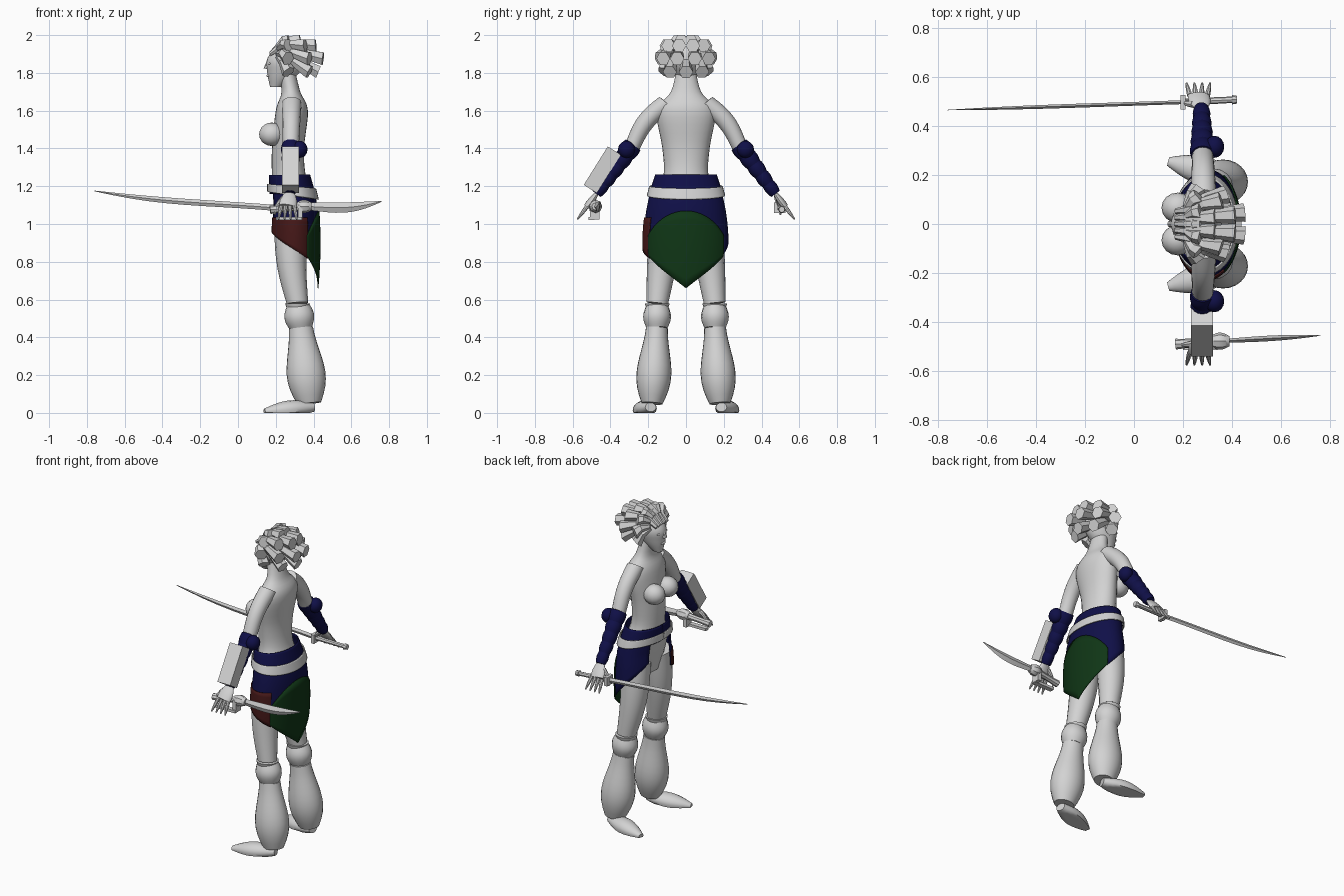
import bpy, bmesh
from math import sin, cos, pi, radians
from mathutils import Vector, Matrix

cube = bpy.data.objects.get("Cube")
if cube:
    bpy.data.objects.remove(cube, do_unlink=True)


def material(name, *rgb):
    mat = bpy.data.materials.new(name)
    mat.use_nodes = True
    mat.diffuse_color = (*rgb, 1)
    shader = mat.node_tree.nodes["Principled BSDF"]
    shader.inputs["Base Color"].default_value = (*rgb, 1)
    return mat


GREY = material("pale grey", .65, .65, .65)
NAVY = material("navy cloth", .005, .005, .065)
GREEN = material("dark green cloth", .005, .037, .008)
RED = material("dark red cloth", .06, .009, .009)
X, Y, Z = Vector((1, 0, 0)), Vector((0, 1, 0)), Vector((0, 0, 1))


def finish(name, bm, mat, smooth=True):
    bmesh.ops.recalc_face_normals(bm, faces=bm.faces)
    mesh = bpy.data.meshes.new(name)
    bm.to_mesh(mesh)
    bm.free()
    mesh.materials.append(mat)
    if smooth:
        mesh.shade_smooth()
        mesh.set_sharp_from_angle(angle=radians(40))
    part = bpy.data.objects.new(name, mesh)
    bpy.context.collection.objects.link(part)
    return part


def skin(name, rings, mat, smooth=True):
    """Join rings of points into a closed tube."""
    bm = bmesh.new()
    loops = [[bm.verts.new(point) for point in ring] for ring in rings]
    for low, high in zip(loops, loops[1:]):
        for i in range(len(low)):
            bm.faces.new((low[i - 1], low[i], high[i], high[i - 1]))
    bm.faces.new(loops[0])
    bm.faces.new(loops[-1])
    return finish(name, bm, mat, smooth)


def ellipse(centre, u, v, sides):
    turns = [2 * pi * i / sides for i in range(sides)]
    return [centre + u * cos(a) + v * sin(a) for a in turns]


def limb(name, start, end, r_start, r_end, bulge=0, flat=1, bend=Vector((0, 0, 0)),
         skew=1, sides=16, steps=10, mat=GREY, smooth=True):
    """Tapered tube that swells and bends most where skew puts its middle."""
    way = (end - start).normalized()
    u = way.cross(Y if abs(way.z) > .7 else Z).normalized()
    v = way.cross(u) * flat
    rings = []
    for i in range(steps + 1):
        t = i / steps
        swell = sin(pi * t ** skew)
        r = r_start + (r_end - r_start) * t + bulge * swell
        ring = ellipse(start.lerp(end, t) + bend * swell, u * r, v * r, sides)
        rings.append([Vector((p.x, p.y, max(p.z, 0))) for p in ring])
    return skin(name, rings, mat, smooth)


def column(name, rows, steps=5):
    """Upright form from (height, centre x, depth, width) rows, eased by a spline."""
    rings = []
    last = len(rows) - 1
    for i in range(last * steps + 1):
        k = min(i // steps, last - 1)
        t = i / steps - k
        near = (rows[min(max(k + o, 0), last)] for o in (-1, 0, 1, 2))
        z, x, depth, width = (
            q + t / 2 * (r - p + t * (2 * p - 5 * q + 4 * r - s + t * (3 * (q - r) + s - p)))
            for p, q, r, s in zip(*near))
        rings.append(ellipse(Vector((x, 0, z)), X * depth, Y * width, 28))
    return skin(name, rings, GREY)


def ball(name, centre, size, mat=GREY):
    bm = bmesh.new()
    place = Matrix.Translation(centre) @ Matrix.Diagonal((*size, 1))
    bmesh.ops.create_uvsphere(bm, u_segments=16, v_segments=10, radius=1, matrix=place)
    return finish(name, bm, mat)


def box(name, centre, size, tilt=0):
    bm = bmesh.new()
    turn = Matrix.Rotation(radians(tilt), 4, 'X')
    place = Matrix.Translation(centre) @ turn @ Matrix.Diagonal((*size, 1))
    bmesh.ops.create_cube(bm, size=1, matrix=place)
    return finish(name, bm, GREY, smooth=False)


def cloth(name, mat, start, end, top, bottom, offset, columns=40, rows=8):
    """Panel wrapped round the hips; degrees run from the back, hems are functions."""
    bm = bmesh.new()
    grid = []
    for i in range(columns + 1):
        degrees = start + (end - start) * i / columns
        a = radians(degrees)
        strip = []
        for j in range(rows + 1):
            z = top(degrees) + (bottom(degrees) - top(degrees)) * j / rows
            rise = (z - .9) ** 2
            depth, width = .127 - rise / 5 + offset, .22 - rise / 2 + offset
            centre = .297 - .15 * max(z - 1.1, 0)
            strip.append(bm.verts.new((centre + depth * cos(a), width * sin(a), z)))
        grid.append(strip)
    for left, right in zip(grid, grid[1:]):
        for j in range(rows):
            bm.faces.new((left[j], right[j], right[j + 1], left[j + 1]))
    layer = finish(name, bm, mat).modifiers.new("thickness", 'SOLIDIFY')
    layer.thickness, layer.offset = .006, 0


# Torso, neck and head
column("torso", [(.95, .29, .07, .1), (1.1, .3, .11, .175), (1.25, .27, .09, .12),
                 (1.4, .265, .085, .125), (1.6, .285, .085, .155), (1.7, .28, .05, .08),
                 (1.82, .255, .045, .05)])
column("head", [(1.725, .2, .03, .025), (1.8, .24, .085, .063), (1.88, .257, .1, .078),
                (1.98, .275, .04, .03)])
limb("nose", Vector((.165, 0, 1.88)), Vector((.15, 0, 1.82)), .005, .015, sides=8)
ball("lips", (.163, 0, 1.785), (.012, .022, .009))

# Hair: blunt locks swept back from the hairline in four tiers
for tier, (count, reach) in enumerate(((5, .165), (6, .18), (6, .165), (4, .13))):
    lift = radians(30 * tier - 28)
    for i in range(count):
        turn = radians(95) * (2 * i / (count - 1) - 1)
        way = Vector((cos(turn) * cos(lift), .8 * sin(turn) * cos(lift), .85 * sin(lift)))
        root = Vector((.21, way.y * .085, 1.9 + .06 * max(way.z, -.2)))
        limb(f"hair_lock_{tier + 1}_{i + 1}", root, Vector((.28, 0, 1.87)) + way * reach, .014,
             .038, bend=Vector((0, way.y, .8)) * .02, sides=6, steps=2, smooth=False)
for i in range(-2, 3):
    limb(f"hairline_lock_{i + 3}", Vector((.17, i * .026, 1.9)),
         Vector((.28, i * .033, 1.975 - abs(i) * .013)), .012, .028,
         bend=Z * .015, sides=6, steps=2, smooth=False)

for s, tag in ((-1, "near"), (1, "far")):
    def at(x, y, z):
        return Vector((x, s * y, z))

    # Face and chest
    ball("eye_" + tag, at(.17, .032, 1.85), (.012, .016, .008))
    ball("ear_" + tag, at(.262, .077, 1.835), (.02, .01, .03))
    ball("breast_" + tag, at(.178, .066, 1.475), (.066, .062, .062))
    # Arm with gathered sleeve guard
    shoulder, elbow, wrist = at(.285, .1, 1.64), at(.28, .28, 1.42), at(.275, .47, 1.165)
    down = (wrist - elbow).normalized()
    limb("upper_arm_" + tag, shoulder, elbow, .052, .043, bend=at(0, .02, .015))
    limb("forearm_" + tag, elbow, wrist, .043, .024)
    for i in range(5):
        thick = .048 - .004 * i
        limb(f"sleeve_guard_{tag}_{i + 1}", elbow.lerp(wrist, i / 5),
             elbow.lerp(wrist, (i + 1.1) / 5), thick, thick - .004, bulge=.006,
             steps=4, mat=NAVY)
    ball("elbow_pad_" + tag, at(.328, .315, 1.395), (.04, .045, .045), NAVY)
    # Hand
    knuckles = wrist + down * .09 - X * .01
    limb("palm_" + tag, wrist, knuckles, .025, .045, bulge=.008, flat=.4)
    for i in range(4):
        fan = X * (i - 1.5)
        base = knuckles + fan * .024
        limb(f"finger_{tag}_{i + 1}", base, base + down * .085 + fan * .008,
             .011, .004, bulge=.002, sides=8, steps=4)
    limb("thumb_" + tag, wrist + down * .03 - X * .03, at(.195, .5, 1.05), .015, .005,
         bend=X * -.015, sides=8, steps=4)
    # Leg, knee cuff, baggy trouser and shoe
    knee, calf, ankle = at(.315, .152, .58), at(.333, .154, .45), at(.378, .18, .05)
    limb("thigh_" + tag, at(.285, .1, 1.04), knee, .09, .057, bulge=.006, bend=X * -.018)
    limb("knee_band_" + tag, knee, knee - Z * .02, .066, .06, steps=1)
    limb("knee_cuff_" + tag, knee.lerp(calf, .1), calf, .062, .06, bulge=.018, flat=.93)
    limb("trouser_" + tag, calf, ankle, .064, .062, bulge=.04, flat=.9, skew=1.5, sides=24)
    limb("shoe_" + tag, at(.4, .187, .03), at(.14, .255, .008), .03, .018, bulge=.034, flat=.8)

# Belt, sash and wrapped skirt
cloth("belt", NAVY, -180, 180, lambda d: 1.26, lambda d: 1.16, .005)
cloth("sash", GREY, -180, 180, lambda d: 1.2 - .012 * cos(radians(d)),
      lambda d: 1.15 - .02 * cos(radians(d)), .016)
cloth("skirt", NAVY, -150, 150, lambda d: 1.18,
      lambda d: .82 + max(abs(d) - 55, 0) * (.0024 if d > 0 else .0014), .002)
cloth("back_panel", GREEN, -60, 60, lambda d: 1.07 - .13 * (d / 60) ** 2,
      lambda d: .66 + .17 * abs(d) / 60, .01)
cloth("side_panel", RED, -150, -58, lambda d: 1.035, lambda d: .73 - d * .0015, .008)
box("arm_shield", (.278, -.443, 1.287), (.09, .082, .24), tilt=-32)

# Long curved sword
hilt = Vector((.2, .497, 1.085))
limb("long_blade", hilt, Vector((-.76, .465, 1.175)), .008, .001, bulge=.004, flat=2,
     bend=Z * -.014, skew=1.5, sides=4)
pommel = Vector((.4, .507, 1.077))
limb("long_handle", hilt, pommel, .015, .013, sides=8, steps=1)
limb("long_pommel", pommel, pommel + X * .02, .019, .016, sides=8, steps=1)
box("long_guard", hilt, (.022, .06, .055))

# Short broad sword
collar = Vector((.35, -.478, 1.093))
limb("short_blade", collar, Vector((.76, -.455, 1.12)), .008, .001, bulge=.007, flat=2.4,
     bend=Z * -.02, skew=1.2, sides=4)
limb("short_handle", Vector((.17, -.49, 1.075)), collar, .022, .024, bulge=-.005, sides=8)
limb("short_collar", collar - X * .04, collar + X * .04, .02, .02, bulge=.015, sides=8)
box("short_guard", (.33, -.482, 1.062), (.025, .05, .075))
box("knuckle_bar", (.27, -.5, 1.03), (.14, .03, .016))
